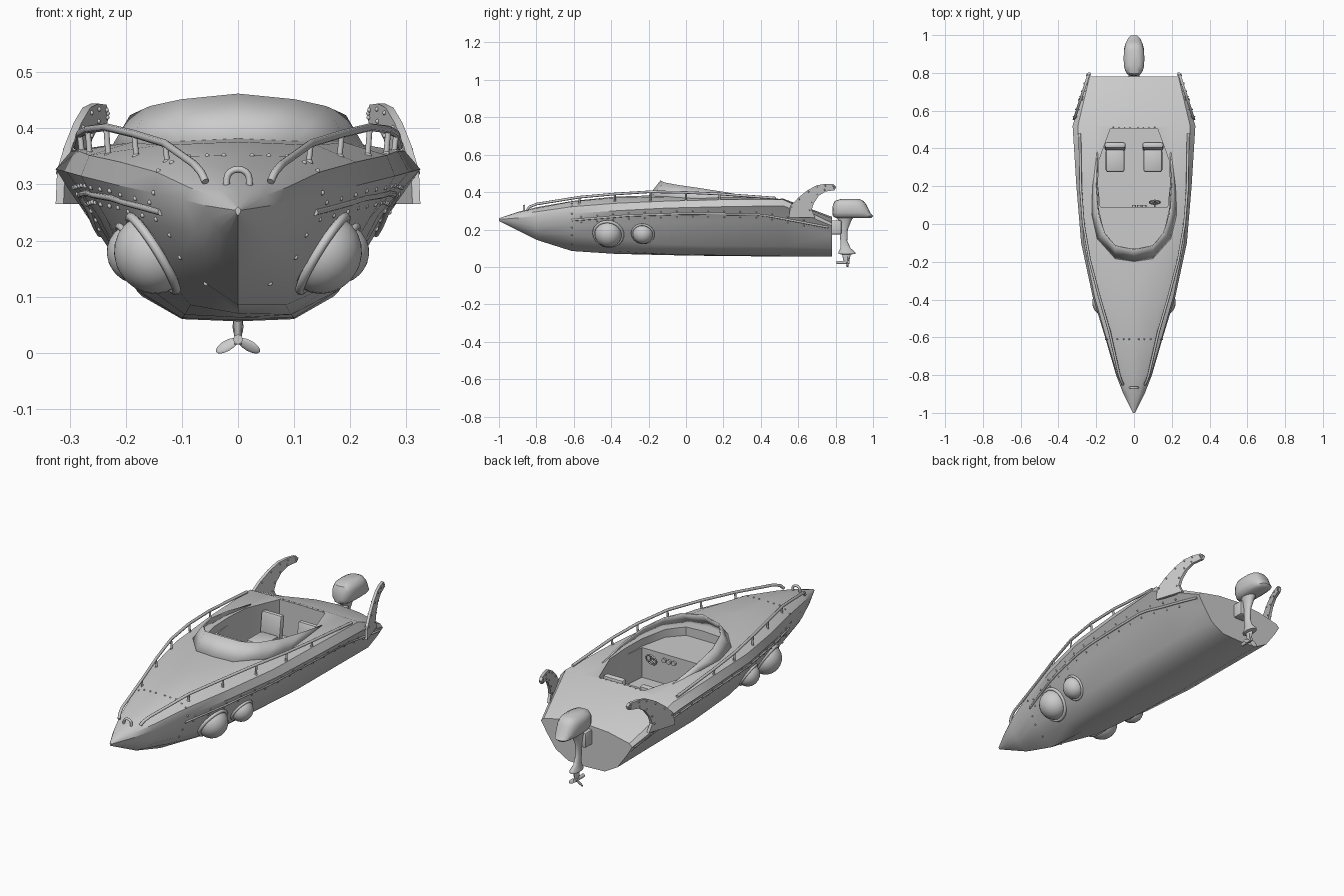
import bpy, bmesh, math
from mathutils import Vector, Matrix

if "Cube" in bpy.data.objects:
    bpy.data.objects.remove(bpy.data.objects["Cube"])

def finish(ob, angle=35):
    bpy.ops.object.select_all(action='DESELECT')
    ob.select_set(True)
    bpy.context.view_layer.objects.active = ob
    bpy.ops.object.shade_smooth_by_angle(angle=math.radians(angle))
    return ob

def mirror(ob):
    ob.modifiers.new("mirror", 'MIRROR').use_mirror_merge = False
    return ob

def from_bm(name, bm, angle=35):
    bmesh.ops.recalc_face_normals(bm, faces=bm.faces)
    me = bpy.data.meshes.new(name)
    bm.to_mesh(me)
    bm.free()
    ob = bpy.data.objects.new(name, me)
    bpy.context.collection.objects.link(ob)
    return finish(ob, angle)

def loft(name, rings, angle=35):
    bm = bmesh.new()
    vs = [[bm.verts.new(p) for p in r] for r in rings]
    n = len(vs[0])
    for a, b in zip(vs, vs[1:]):
        for i in range(n):
            bm.faces.new((a[i], a[(i + 1) % n], b[(i + 1) % n], b[i]))
    bm.faces.new(vs[0])
    bm.faces.new(vs[-1])
    return from_bm(name, bm, angle)

def box(name, c, size, bevel=0.006, tilt=0):
    bm = bmesh.new()
    m = Matrix.Translation(c) @ Matrix.Rotation(tilt, 4, 'X') @ Matrix.Diagonal((*size, 1))
    bmesh.ops.create_cube(bm, size=1, matrix=m)
    bmesh.ops.bevel(bm, geom=bm.edges[:], offset=bevel, segments=2, affect='EDGES', profile=0.5)
    return from_bm(name, bm)

def tube(name, lines, r, kind='POLY'):
    cu = bpy.data.curves.new(name, 'CURVE')
    cu.dimensions, cu.bevel_depth, cu.bevel_resolution = '3D', r, 2
    cu.use_fill_caps = True
    for pts in lines:
        sp = cu.splines.new('POLY')
        sp.points.add(len(pts) - 1)
        for p, q in zip(sp.points, pts):
            p.co = (*q, 1)
    ob = bpy.data.objects.new(name, cu)
    bpy.context.collection.objects.link(ob)
    bpy.ops.object.select_all(action='DESELECT')
    ob.select_set(True)
    bpy.context.view_layer.objects.active = ob
    bpy.ops.object.convert(target='MESH')
    return finish(bpy.context.object, 50)

def studs(name, pts, r=0.0045):
    bm = bmesh.new()
    for p in pts:
        bmesh.ops.create_icosphere(bm, subdivisions=2, radius=r, matrix=Matrix.Translation(p))
    return mirror(from_bm(name, bm, 60))

# Hull stations: y, keel z, six (x, z) pairs from bottom to deck shoulder, deck centre z
ST = [
    (-1, .245, .002, .246, .003, .248, .004, .25, .005, .254, .004, .256, .002, .258, .26),
    (-.9, .195, .02, .205, .035, .22, .048, .238, .056, .262, .048, .28, .03, .29, .294),
    (-.8, .145, .03, .16, .06, .185, .078, .215, .095, .272, .088, .295, .055, .314, .319),
    (-.61, .085, .057, .123, .103, .17, .128, .225, .15, .285, .145, .322, .1, .35, .352),
    (-.38, .07, .085, .085, .14, .15, .185, .225, .22, .3, .21, .34, .14, .37, .376),
    (-.1, .063, .095, .068, .165, .12, .235, .24, .28, .315, .265, .352, .19, .375, .385),
    (.2, .058, .1, .062, .18, .112, .25, .245, .305, .322, .285, .36, .2, .375, .382),
    (.52, .056, .1, .06, .18, .11, .26, .25, .325, .327, .297, .36, .2, .362, .365),
    (.78, .056, .1, .06, .17, .1, .22, .17, .25, .22, .235, .235, .12, .26, .268)]

def lerp_table(tab, y):
    for a, b in zip(tab, tab[1:]):
        if y <= b[0]:
            t = (y - a[0]) / (b[0] - a[0])
            return [u + (v - u) * t for u, v in zip(a, b)]
    return tab[-1]

def half(y):
    s = lerp_table(ST, y)
    return [(0, s[1])] + [(s[i], s[i + 1]) for i in range(2, 14, 2)] + [(0, s[14])]

def side_x(y, z):
    return lerp_table([(b, a) for a, b in half(y)[:6]], z)[1]

def deck_z(y, x):
    return lerp_table(half(y)[:4:-1], x)[1]

rings = []
for s in ST:
    h = half(s[0])
    rings.append([(x, s[0], z) for x, z in h] + [(-x, s[0], z) for x, z in h[-2:0:-1]])
hull = loft("hull", rings, 32)

# Cockpit well and dash shelf cut into the deck
def cut(outline, z0):
    pts = outline + [(-x, y) for x, y in outline[::-1]]
    c = loft("cutter", [[(x, y, z) for x, y in pts] for z in (z0, .6)])
    c.hide_render = True
    m = hull.modifiers.new("cut", 'BOOLEAN')
    m.operation, m.object, m.solver = 'DIFFERENCE', c, 'EXACT'
    bpy.context.view_layer.objects.active = hull
    bpy.ops.object.modifier_apply(modifier=m.name)
    bpy.data.objects.remove(c)
cut([(.178, .09), (.19, .2), (.188, .33), (.125, .505)], .19)
cut([(.09, -.13), (.155, -.06), (.186, .08), (.19, .2)], .338)
finish(hull, 32)

# Wraparound windshield
base = [(0, -.2), (.1, -.185), (.195, -.08), (.225, .05), (.22, .2), (.197, .38)]
top = [(0, -.135, .46), (.1, -.115, .45), (.155, -.05, .438), (.19, .06, .422), (.2, .2, .4), (.193, .38, .368)]
bm = bmesh.new()
lo = [bm.verts.new((x, y, deck_z(y, x) - .006)) for x, y in base]
hi = [bm.verts.new(p) for p in top]
for i in range(5):
    bm.faces.new((lo[i], lo[i + 1], hi[i + 1], hi[i]))
shield = from_bm("windshield", bm)
mirror(shield).modifiers["mirror"].use_mirror_merge = True
sol = shield.modifiers.new("thickness", 'SOLIDIFY')
sol.thickness, sol.offset = .006, 0

# Rub strakes with rivet rows
STRAKE = [(-.61, .25), (-.3, .275), (0, .285), (.4, .28), (.76, .212)]
def strake(y, dz=0, out=0):
    z = lerp_table(STRAKE, y)[1] + dz
    return (side_x(y, z) + out, y, z)
mirror(tube("rub_strake", [[strake(-.61 + i * .0548) for i in range(26)]], .006))
studs("strake_rivets", [strake(-.56 + .085 * i, dz) for i in range(15) for dz in (-.016, .014)])

# Bulkhead and rear cockpit rivets
ring = [(x, -.61, deck_z(-.61, x)) for x in (.025, .055, .088, .118, .142)]
ring += [(side_x(-.61, z), -.61, z) for z in (.285, .21, .17, .123)]
studs("bow_rivets", ring)
studs("deck_rivets", [(.02 + .03 * i, .512, .364) for i in range(4)], .003)

# Hand rails with stanchions
rail = [(.058, -.85, .305), (.066, -.835, .322), (.078, -.8, .336), (.13, -.57, .373), (.185, -.38, .39),
        (.235, -.19, .402), (.268, .0, .398), (.282, .18, .39), (.287, .48, .368)]
posts = [[rail[i], (rail[i][0] - .004, rail[i][1], deck_z(rail[i][1], rail[i][0] - .004) - .004)] for i in (3, 4, 5, 6, 7)]
mirror(tube("hand_rail", [rail], .007))
mirror(tube("rail_posts", posts, .005))
mirror(studs("rail_feet", [p[1] for p in posts], .008))

# Bow mooring eye
arch = [(.02 * math.cos(a), -.866, .31 + .017 * math.sin(a)) for a in [math.pi * i / 8 for i in range(9)]]
tube("bow_eye", [[(.021, -.866, .29)] + arch + [(-.021, -.866, .29)]], .006)

# Domed side lamps with rims
for s in (1, -1):
    for y, r in ((-.415, .083), (-.23, .062)):
        n = Vector((.85 * s, -.12, -.53)).normalized()
        q = n.to_track_quat('Z', 'Y').to_euler()
        c = Vector((side_x(y, .178) * s, y, .178)) + n * .003
        bpy.ops.mesh.primitive_uv_sphere_add(segments=24, ring_count=12, radius=1, location=c, rotation=q)
        o = bpy.context.object
        o.name, o.scale = "lamp_dome", (r * .88, r * .88, r * .82)
        finish(o, 60)
        bpy.ops.mesh.primitive_torus_add(location=c, rotation=q, major_radius=r * .93, minor_radius=r * .1,
                                         major_segments=28, minor_segments=8)
        bpy.context.object.name = "lamp_rim"
        finish(bpy.context.object, 60)

# Curved stern fins, leaning inward toward the tip
prof = [(.55, .265), (.558, .325), (.6, .37), (.65, .41), (.70, .437), (.745, .444), (.79, .442), (.803, .428),
        (.795, .41), (.745, .403), (.71, .38), (.683, .34), (.672, .305), (.69, .265)]
fin_x = lambda y: .318 - (y - .55) * .32
mirror(loft("stern_fin", [[(fin_x(y) + d, y, z) for y, z in prof] for d in (-.007, .007)], 30))
mid = Vector((.68, .385))
dots = []
for i in range(1, 13):
    y, z = prof[i]
    a, b = Vector(prof[i - 1]), Vector(prof[i + 1])
    t = (b - a).normalized()
    p = Vector((y, z)) + Vector((t.y, -t.x)) * .01
    dots += [(fin_x(p.x) + d, p.x, p.y) for d in (-.008, .008)]
studs("fin_rivets", dots, .004)

# Seats
mirror(box("seat_cushion", (.1, .335, .218), (.1, .12, .056), .012))
mirror(box("seat_back", (.1, .41, .27), (.112, .032, .14), .012, -.12))

# Steering wheel and gauges on the dash
R = Matrix.Translation((.11, .115, .305)) @ Matrix.Rotation(math.radians(70), 4, 'X')
circle = [R @ Vector((.028 * math.cos(a), .028 * math.sin(a), 0)) for a in [math.tau * i / 20 for i in range(21)]]
spokes = [[R @ Vector((0, 0, 0)), circle[i]] for i in (5, 12, 18)]
tube("steering_wheel", [circle] + spokes + [[R @ Vector((0, 0, 0)), (.11, .085, .297)]], .004)
for x in (0, .028, .054):
    bpy.ops.mesh.primitive_cylinder_add(vertices=16, radius=.011, depth=.014, location=(x, .093, .308),
                                        rotation=(math.pi / 2, 0, 0))
    bpy.context.object.name = "gauge"
    finish(bpy.context.object)

# Outboard motor: z, y start, y end, half width for each level
def column(name, levels, e=.7):
    rs = []
    for z, y0, y1, w in levels:
        r = []
        for i in range(20):
            c, s = math.cos(math.tau * i / 20), math.sin(math.tau * i / 20)
            r.append((w * math.copysign(abs(s) ** e, s), (y0 + y1) / 2 + (y1 - y0) / 2 * math.copysign(abs(c) ** e, c), z))
        rs.append(r)
    return loft(name, rs, 45)
column("motor_cowl", [(.262, .80, .99, .03), (.272, .785, 1, .045), (.29, .782, .985, .054), (.33, .785, .966, .055),
                      (.352, .795, .95, .046), (.362, .825, .93, .026)])
column("motor_leg", [(.27, .8, .9, .03), (.25, .815, .885, .024), (.2, .822, .865, .014), (.14, .825, .862, .013),
                     (.1, .825, .88, .012), (.078, .815, .905, .022), (.07, .815, .905, .022), (.066, .835, .88, .009),
                     (.015, .845, .87, .006)], 1)
box("motor_bracket", (0, .802, .212), (.06, .06, .075), .008)

# Propeller
tube("propeller_hub", [[(0, .805, .024), (0, .875, .024)]], .009)
bm = bmesh.new()
for a in (0, 120, 240):
    m = (Matrix.Translation((0, .863, .024)) @ Matrix.Rotation(math.radians(a), 4, 'Y') @ Matrix.Translation((0, 0, .023))
         @ Matrix.Rotation(.5, 4, 'Z') @ Matrix.Diagonal((.011, .004, .022, 1)))
    bmesh.ops.create_uvsphere(bm, u_segments=12, v_segments=8, radius=1, matrix=m)
from_bm("propeller_blades", bm, 60)
